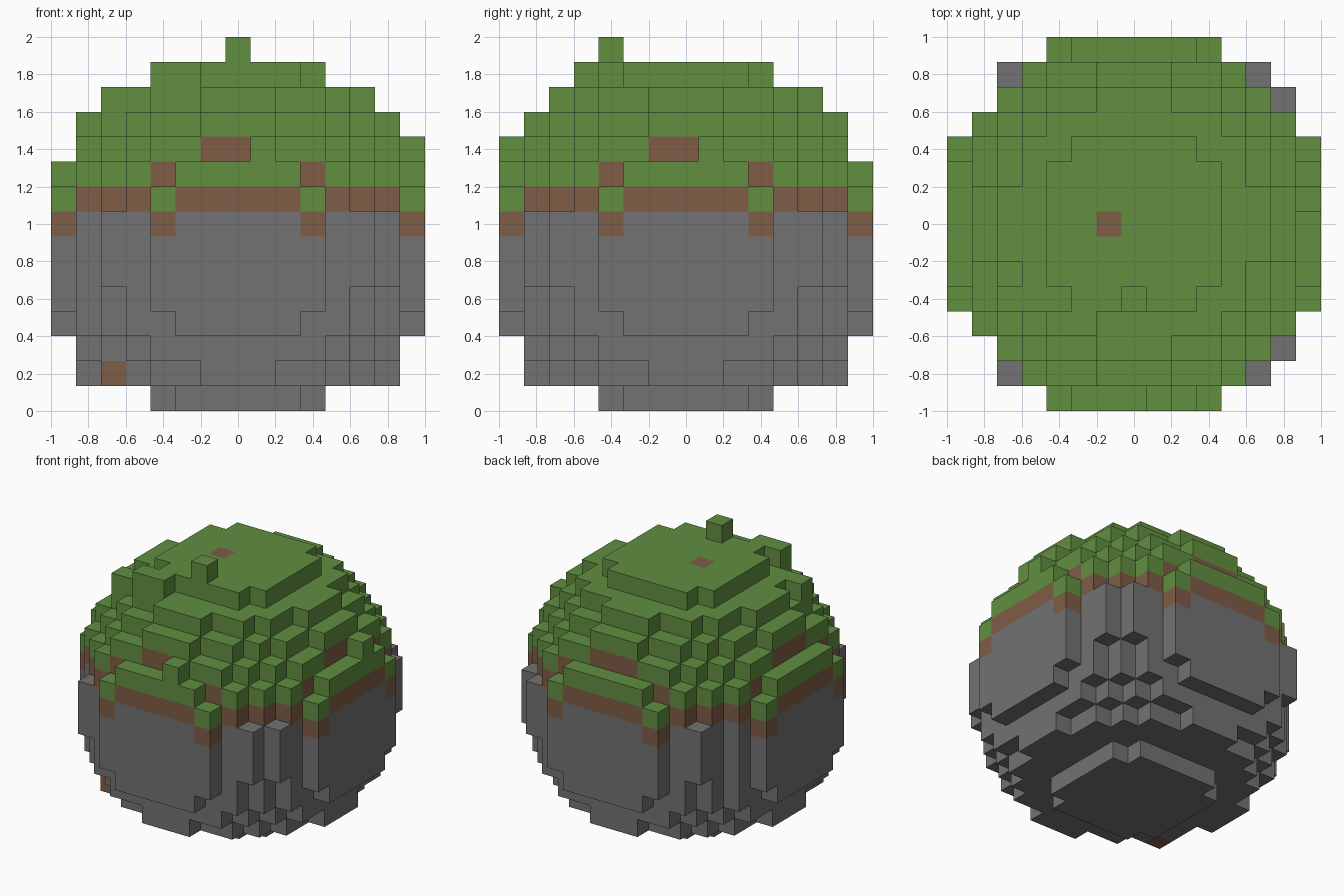
import bpy
import bmesh
from mathutils import Vector

if "Cube" in bpy.data.objects:
    bpy.data.objects.remove(bpy.data.objects["Cube"], do_unlink=True)

CELL = 2 / 15      # edge of one block
MIDDLE = 6         # layer that holds the widest ring
LIMIT = 62         # squared radius of the ball, in blocks


def make_material(name, rgb):
    mat = bpy.data.materials.new(name)
    mat.use_nodes = True
    mat.diffuse_color = (*rgb, 1)
    mat.node_tree.nodes["Principled BSDF"].inputs["Base Color"].default_value = (*rgb, 1)
    return mat


materials = {
    "grass": make_material("grass green", (0.119, 0.275, 0.051)),
    "soil": make_material("soil brown", (0.209, 0.109, 0.063)),
    "rock": make_material("rock grey", (0.174, 0.169, 0.171)),
}


def inside(x, y, layer):
    """Block ball with a small flat foot as its lowest layer."""
    rise = 7 if layer == 0 else layer - MIDDLE
    return x * x + y * y + rise * rise <= LIMIT


# Fill each column: grass on top, one block of soil, rock below
blocks = {}
for x in range(-7, 8):
    for y in range(-7, 8):
        layers = [k for k in range(14) if inside(x, y, k)]
        if not layers:
            continue
        pillar = {abs(x), abs(y)} == {5, 6}
        if pillar and x == -6:
            continue
        top = max(layers)
        for k in layers:
            if pillar or k < top - 1:
                blocks[x, y, k] = "rock"
            else:
                blocks[x, y, k] = "grass" if k == top else "soil"

# Loose tufts on the turf, and two odd soil blocks
for tuft in [(0, -3, 14), (-3, -4, 13), (-2, -4, 13), (-5, -3, 12), (1, -7, 10), (7, 1, 10)]:
    blocks[tuft] = "grass"
for patch in [(-1, 0, 13), (-5, -4, 1)]:
    blocks[patch] = "soil"


def add_side(bm, block, axis, sign):
    """Add one exposed square of a block."""
    centre = Vector(block) + Vector((0, 0, 0.5))
    normal, u, v = Vector(), Vector(), Vector()
    normal[axis] = sign / 2
    u[(axis + 1) % 3] = 0.5
    v[(axis + 2) % 3] = sign / 2
    corners = [centre + normal + a * u + b * v for a, b in ((-1, -1), (1, -1), (1, 1), (-1, 1))]
    bm.faces.new([bm.verts.new(c * CELL) for c in corners])


# Each part is the outer skin of its own blocks
for kind, name in (("grass", "grass_cover"), ("soil", "soil_band"), ("rock", "rock_base")):
    bm = bmesh.new()
    for block, block_kind in blocks.items():
        if block_kind != kind:
            continue
        for axis in range(3):
            for sign in (-1, 1):
                beside = list(block)
                beside[axis] += sign
                if tuple(beside) not in blocks:
                    add_side(bm, block, axis, sign)
    bmesh.ops.remove_doubles(bm, verts=bm.verts, dist=CELL / 100)
    mesh = bpy.data.meshes.new(name)
    bm.to_mesh(mesh)
    bm.free()
    mesh.materials.append(materials[kind])
    bpy.context.collection.objects.link(bpy.data.objects.new(name, mesh))
